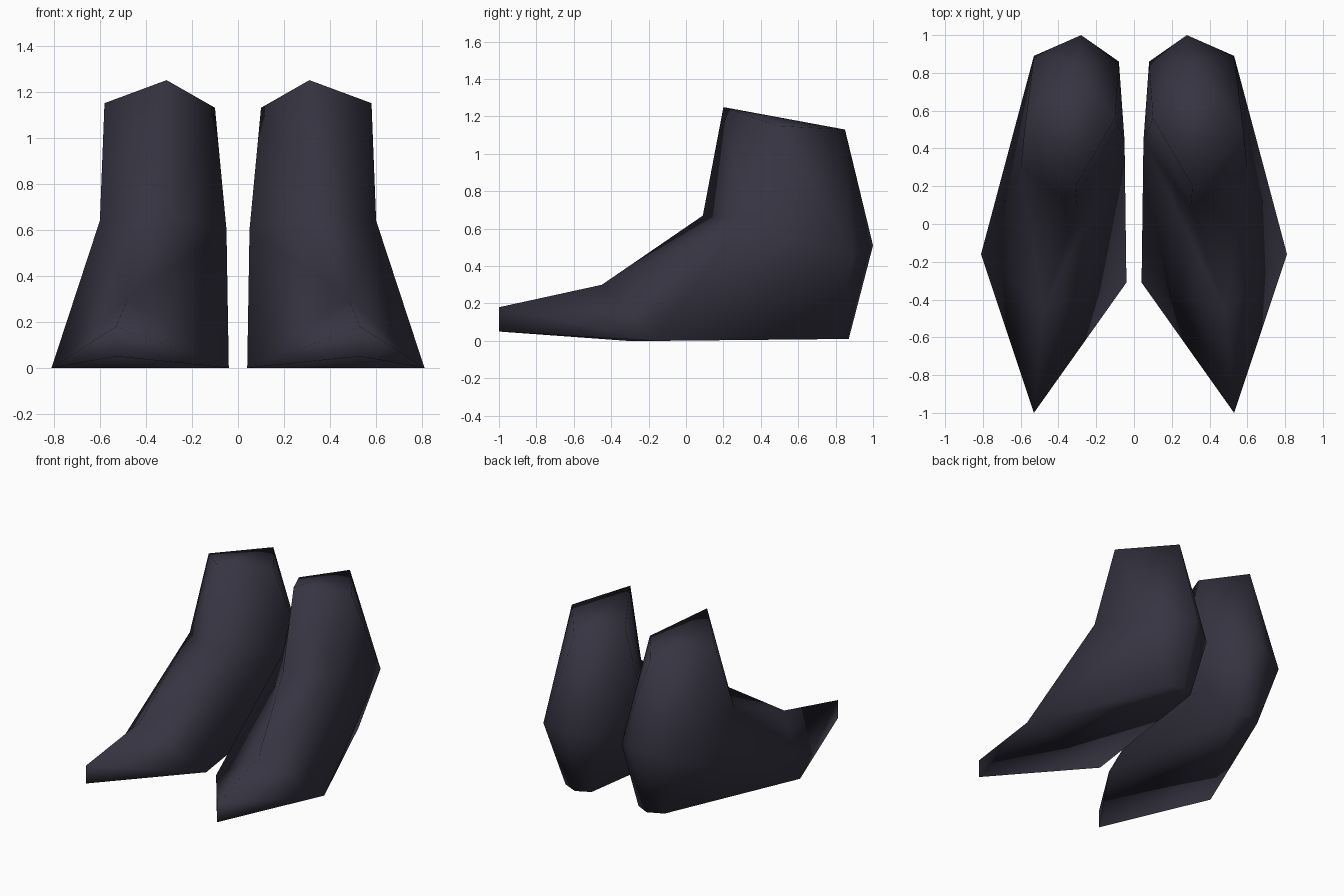
import bpy, bmesh

if "Cube" in bpy.data.objects:
    bpy.data.objects.remove(bpy.data.objects["Cube"])

# One dark leather colour
leather = bpy.data.materials.new("dark_leather")
leather.diffuse_color = (0.036, 0.034, 0.053, 1)
leather.use_nodes = True
leather.node_tree.nodes["Principled BSDF"].inputs["Base Color"].default_value = leather.diffuse_color

# Key points of the boot on the +x side
P = {
    # shaft rim: front, outer, back, inner
    "a": (.31, .20, 1.25), "b": (.58, .49, 1.15), "c": (.31, .85, 1.13), "d": (.10, .56, 1.13),
    # ankle ring: front, outer, three heel points, inner
    "e": (.30, .09, .67), "f": (.60, .30, .64), "g": (.53, .89, .45),
    "h": (.28, 1.0, .51), "i": (.08, .86, .45), "j": (.05, .44, .60),
    # instep and toe top
    "s": (.48, -.45, .30), "t": (.53, -1.0, .18),
    # sole: toe, outer ball, three heel points, inner ball
    "T": (.53, -1.0, .05), "P": (.81, -.16, 0), "k": (.40, .82, .01),
    "l": (.29, .87, .01), "m": (.19, .82, .01), "n": (.04, -.31, 0),
}
SHAFT = "abfe bgf bcg chg cih cdi dji daej abcd"
FOOT = "sef sfP sPt tPT fgP gkP ghlk himl ijm jnm jes jsn nst ntT"
SOLE = "TPn Pkmn klm"

bm = bmesh.new()
v = {name: bm.verts.new(co) for name, co in P.items()}
for face in f"{SHAFT} {FOOT} {SOLE}".split():
    bm.faces.new([v[c] for c in face]).smooth = True
bmesh.ops.recalc_face_normals(bm, faces=bm.faces)

mesh = bpy.data.meshes.new("boots")
bm.to_mesh(mesh)
bm.free()
mesh.materials.append(leather)
boots = bpy.data.objects.new("boots", mesh)
bpy.context.collection.objects.link(boots)

# Second boot by mirroring across x = 0
mirror = boots.modifiers.new("other_boot", "MIRROR")
mirror.use_mirror_merge = False
